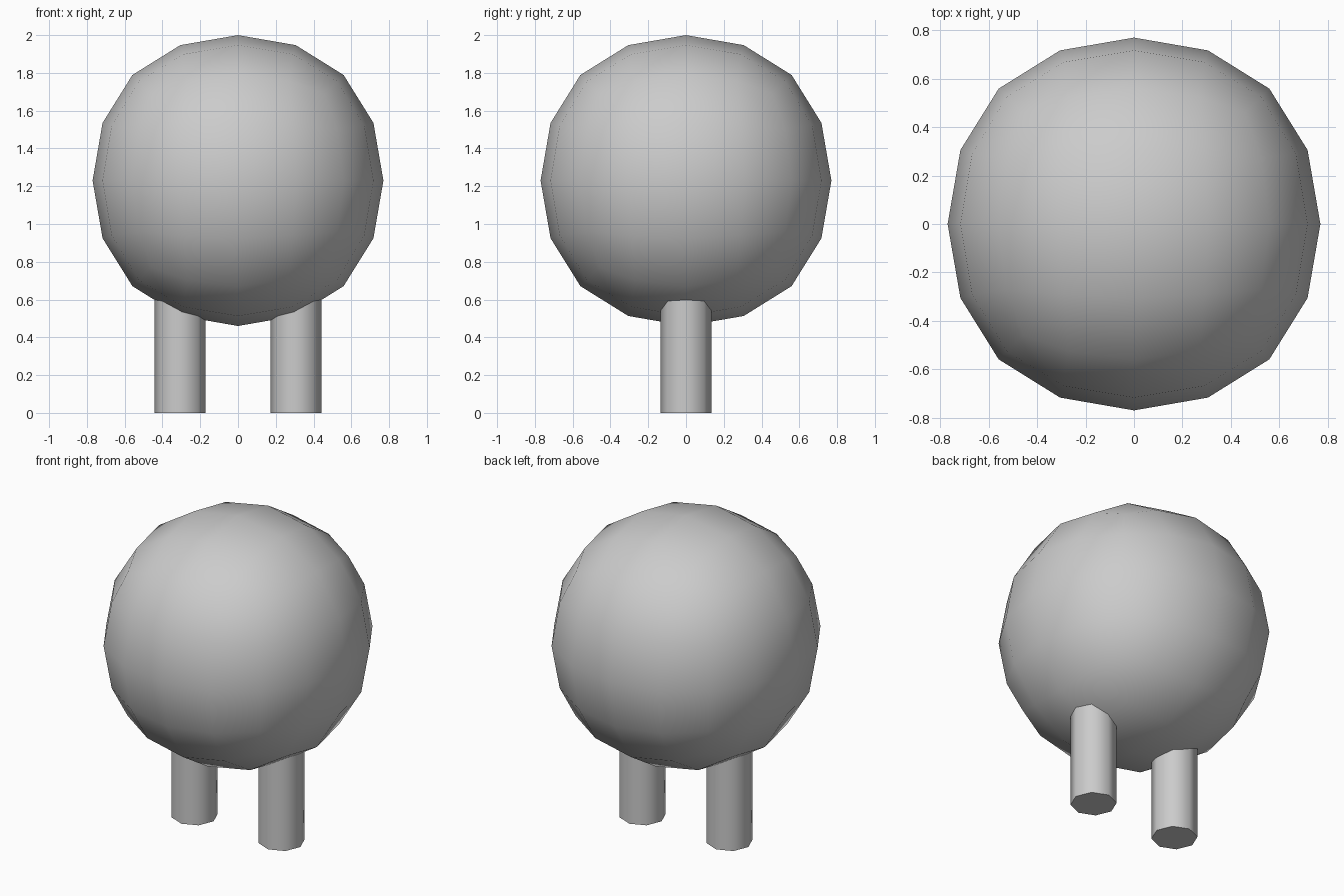
import bpy

if "Cube" in bpy.data.objects:
    bpy.data.objects.remove(bpy.data.objects["Cube"])

BODY_Z = 1.23
LEG_X, LEG_R, LEG_TOP = 0.307, 0.135, 0.70

# Round body: a cube rounded by two levels of subdivision
bpy.ops.mesh.primitive_cube_add(size=1.834, location=(0, 0, BODY_Z))
body = bpy.context.object
body.name = "body"
sub = body.modifiers.new("round", 'SUBSURF')
sub.levels = sub.render_levels = 2
bpy.ops.object.shade_smooth()


# Eight-sided leg, its top buried in the body
def add_leg(name, x):
    bpy.ops.mesh.primitive_cylinder_add(
        vertices=8, radius=LEG_R, depth=LEG_TOP, location=(x, 0, LEG_TOP / 2))
    leg = bpy.context.object
    leg.name = name
    bpy.ops.object.shade_smooth_by_angle(angle=0.9)


for side, sign in (("left", 1), ("right", -1)):
    add_leg(side + "_leg", sign * LEG_X)
